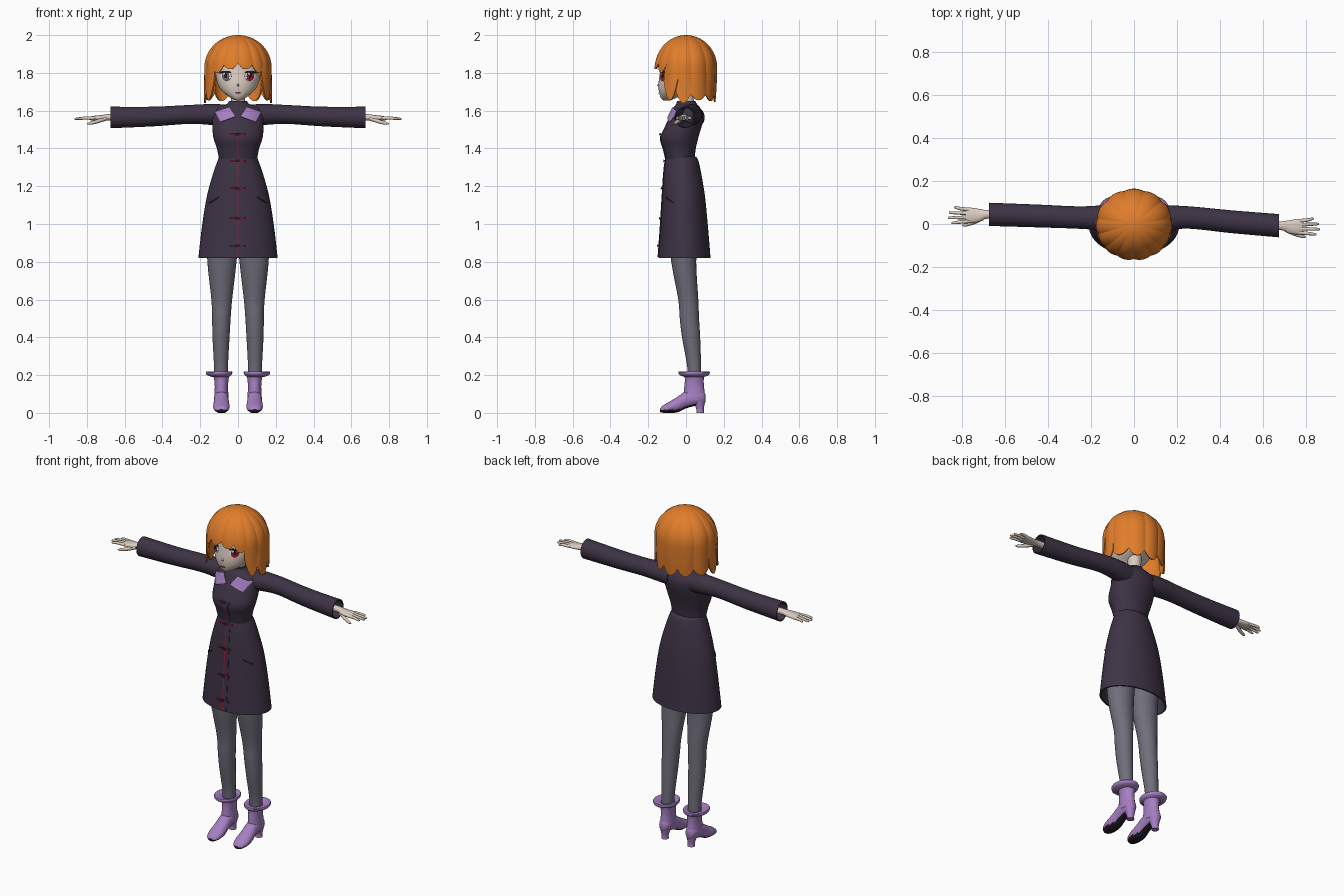
import bpy, bmesh, math
from math import sin, cos, pi, radians, sqrt

if "Cube" in bpy.data.objects:
    bpy.data.objects.remove(bpy.data.objects["Cube"])


def material(name, rgb):
    lin = [((c + 0.055) / 1.055) ** 2.4 for c in rgb] + [1]
    m = bpy.data.materials.new(name)
    m.use_nodes = True
    m.diffuse_color = lin
    m.node_tree.nodes["Principled BSDF"].inputs["Base Color"].default_value = lin
    return m


HAIR = material("orange hair", (0.88, 0.49, 0.17))
SKIN = material("pale skin", (0.86, 0.80, 0.75))
COAT = material("dark plum cloth", (0.24, 0.20, 0.27))
LEGS = material("grey tights", (0.44, 0.43, 0.48))
BOOT = material("lilac", (0.65, 0.50, 0.76))
SOLE = material("black", (0.13, 0.11, 0.14))
RED = material("red", (0.62, 0.10, 0.20))
WHITE = material("eye white", (0.93, 0.91, 0.92))
IRIS = material("grey iris", (0.45, 0.38, 0.45))


def finish(name, bm, mat, thick=0.0, angle=45):
    bmesh.ops.remove_doubles(bm, verts=bm.verts, dist=1e-5)
    bmesh.ops.recalc_face_normals(bm, faces=bm.faces)
    me = bpy.data.meshes.new(name)
    bm.to_mesh(me)
    bm.free()
    me.materials.append(mat)
    ob = bpy.data.objects.new(name, me)
    bpy.context.collection.objects.link(ob)
    bpy.ops.object.select_all(action='DESELECT')
    ob.select_set(True)
    bpy.context.view_layer.objects.active = ob
    if thick:
        mod = ob.modifiers.new("thickness", 'SOLIDIFY')
        mod.thickness = thick
        bpy.ops.object.modifier_apply(modifier=mod.name)
    bpy.ops.object.shade_smooth_by_angle(angle=radians(angle))
    return ob


def grid(bm, rows, closed=False):
    vs = [[bm.verts.new(p) for p in r] for r in rows]
    for a, b in zip(vs, vs[1:]):
        n = len(a)
        for i in range(n if closed else n - 1):
            j = (i + 1) % n
            bm.faces.new((a[i], a[j], b[j], b[i]))
    return vs


def refine(rings, steps=4):
    """Smooth curve through the rings."""
    out = []
    for i in range(len(rings) - 1):
        p = [rings[max(0, min(len(rings) - 1, i + k))] for k in (-1, 0, 1, 2)]
        for s in range(steps):
            t = s / steps
            out.append([b + 0.5 * t * (c - a + t * (2 * a - 5 * b + 4 * c - d + t * (3 * (b - c) + d - a)))
                        for a, b, c, d in zip(*p)])
    return out + [list(rings[-1])]


def loft(name, rings, mat, axis='z', n=28, caps=(True, True), thick=0.0, steps=4):
    """Rings: position on axis, two centre values, two radii."""
    place = {'z': lambda p, a, b: (a, b, p), 'x': lambda p, a, b: (p, a, b),
             'y': lambda p, a, b: (a, p, b)}[axis]
    bm = bmesh.new()
    rows = [[place(p, c + r * cos(2 * pi * i / n), d + q * sin(2 * pi * i / n)) for i in range(n)]
            for p, c, d, r, q in refine(rings, steps)]
    vs = grid(bm, rows, True)
    for on, ring in zip(caps, (vs[0], vs[-1])):
        if on:
            bm.faces.new(ring)
    return finish(name, bm, mat, thick)


def body(sections):
    """Height, half width, front, back -> rings."""
    return [(z, 0, (f + b) / 2, w, (b - f) / 2) for z, w, f, b in sections]


def front_of(rings):
    fine = refine(rings)

    def surf(x, z):
        for a, b in zip(fine, fine[1:]):
            if a[0] <= z <= b[0]:
                t = (z - a[0]) / (b[0] - a[0])
                _, _, cy, w, d = [p + t * (q - p) for p, q in zip(a, b)]
                return cy - d * sqrt(max(0.02, 1 - (x / w) ** 2))
        return 0
    return surf


def decal(name, corners, surf, mat, off=0.004, nu=8, nv=8, rounded=False):
    """Thin plate laid on a front surface; corners run round the plate as (x, z)."""
    def point(i, j):
        u, v = 2 * i / nu - 1, 2 * j / nv - 1
        if rounded:
            u, v = u * sqrt(1 - v * v / 2), v * sqrt(1 - u * u / 2)
        w = ((1 - u) * (1 - v), (1 + u) * (1 - v), (1 + u) * (1 + v), (1 - u) * (1 + v))
        x, z = (sum(k * c[q] for k, c in zip(w, corners)) / 4 for q in (0, 1))
        return (x, surf(x, z) - off, z)
    bm = bmesh.new()
    grid(bm, [[point(i, j) for i in range(nu + 1)] for j in range(nv + 1)])
    return finish(name, bm, mat, 0.003)


def box(x, z, w, h):
    return [(x - w, z - h), (x + w, z - h), (x + w, z + h), (x - w, z + h)]


# Coat: skirt and bodice
skirt = body([(0.82, .21, -.147, .13), (1.0, .189, -.134, .115), (1.15, .164, -.125, .10),
              (1.27, .131, -.117, .08), (1.34, .106, -.108, .064), (1.36, .098, -.10, .045)])
bodice = body([(1.34, .10, -.105, .045), (1.40, .112, -.12, .052), (1.46, .131, -.134, .066),
               (1.53, .136, -.105, .086), (1.58, .138, -.08, .09), (1.615, .115, -.066, .075),
               (1.635, .06, -.052, .058), (1.65, .048, -.048, .05)])
loft("coat_skirt", skirt, COAT, n=48, caps=(False, False), thick=0.008)
loft("coat_bodice", bodice, COAT, n=48)
s_front, b_front = front_of(skirt), front_of(bodice)


def coat_front(x, z):
    return s_front(x, z) if z < 1.35 else b_front(x, z)


decal("front_seam", box(0, 1.15, .003, .325), coat_front, RED, nu=2, nv=40)
decal("placket", box(0.014, 1.15, .011, .325), coat_front, COAT, nu=2, nv=40)
for k, z in enumerate((1.475, 1.335, 1.19, 1.03, .885)):
    decal(f"toggle_cord_{k}", box(0, z, .042, .0035), coat_front, RED, off=.009, nv=2)
    decal(f"toggle_{k}", box(0, z, .012, .007), coat_front, SOLE, off=.011, nv=2, nu=4)

# Head, neck and face
head = body([(1.655, .012, -.122, -.085), (1.668, .04, -.134, -.05), (1.70, .08, -.143, .0),
             (1.74, .107, -.146, .07), (1.80, .12, -.138, .10), (1.86, .122, -.128, .11),
             (1.92, .11, -.10, .10), (1.965, .05, -.045, .05)])
loft("head", head, SKIN, n=40)
loft("neck", [(1.6, 0, .01, .042, .042), (1.66, 0, .005, .036, .036), (1.73, 0, 0, .042, .045)], SKIN)
face = front_of(head)
decal("mouth", box(0, 1.693, .014, .002), face, RED, nv=2)
loft("nose", [(-.154, 0, 1.733, .002, .002), (-.138, 0, 1.737, .010, .012)], SKIN, 'y', n=10)


# Hair locks hanging from the crown
def lock(name, t0, t1, tip, rise=.05, lift=0.0, cols=10, rows=22):
    dome, mid, tall = .27, 1.83, .17

    def point(i, j):
        w, u = i / cols, j / rows
        e = abs(2 * w - 1)
        end = tip + rise * e ** 2
        if end > mid:
            length = dome * math.acos((end - mid) / tall) / (pi / 2)
        else:
            length = dome + mid - end
        s = u * length
        a = min(1, s / dome)
        z = mid + tall * cos(a * pi / 2) - max(0, s - dome)
        k = sin(a * pi / 2) * (.965 + .045 * (1 - e * e)) + lift * u ** 5
        k -= 1.6 * max(0, s - dome) ** 2
        t = radians(t0 + (t1 - t0) * w)
        return (.176 * k * sin(t), -.163 * k * cos(t), z)
    bm = bmesh.new()
    grid(bm, [[point(i, j) for i in range(cols + 1)] for j in range(rows + 1)])
    finish(name, bm, HAIR, 0.008, 60)


lock("back_lock_centre", 163, 197, 1.645, .05)
for s, side in ((1, "left"), (-1, "right")):
    for k, (a, b, tip, rise, lift) in enumerate((
            (-1, 28, 1.82, .035, .03), (25, 50, 1.80, .045, .03), (45, 74, 1.655, .10, .07),
            (71, 100, 1.64, .06, .07), (97, 133, 1.655, .04, .04), (130, 166, 1.65, .05, 0))):
        lock(f"{side}_hair_lock_{k}", s * a, s * b, tip, rise, lift)

    # Eyes and brows
    ex = s * .066
    decal(f"{side}_eye_white", box(ex, 1.783, .030, .025), face, WHITE, .002, rounded=True)
    decal(f"{side}_iris", box(ex, 1.783, .019, .025), face, RED if s > 0 else IRIS, .004, rounded=True)
    decal(f"{side}_pupil", box(ex, 1.785, .008, .012), face, SOLE, .006, rounded=True)
    decal(f"{side}_eye_glint", box(ex - .008, 1.795, .005, .006), face, WHITE, .008, rounded=True)
    decal(f"{side}_upper_lash", [(s * .034, 1.800), (s * .100, 1.796), (s * .098, 1.808), (s * .045, 1.811)],
          face, SOLE, .006, nv=2)
    decal(f"{side}_brow", [(s * .04, 1.835), (s * .09, 1.833), (s * .09, 1.837), (s * .04, 1.840)],
          face, HAIR, .003, nv=2)

    # Lapels and pocket slits
    decal(f"{side}_lapel", [(s * .095, 1.54), (s * .012, 1.57), (s * .045, 1.62), (s * .125, 1.595)],
          coat_front, BOOT, .012)
    decal(f"{side}_pocket", [(s * .105, 1.138), (s * .155, 1.108), (s * .155, 1.116), (s * .105, 1.146)],
          coat_front, SOLE, .006, nv=2)

    # Sleeve, wrist and hand
    ye = -.008 if s > 0 else .045
    loft(f"{side}_sleeve", [(s * .07, .02, 1.575, .062, .058), (s * .15, .028, 1.58, .058, .055),
                            (s * .26, .03, 1.58, .052, .050), (s * .45, (ye + .03) / 2, 1.569, .053, .052),
                            (s * .675, ye, 1.564, .054, .057)],
         COAT, 'x', caps=(True, False), thick=.006)
    loft(f"{side}_hand", [(s * .55, ye, 1.565, .022, .02), (s * .68, ye, 1.565, .020, .017),
                          (s * .72, ye - .005, 1.562, .030, .015), (s * .76, ye - .005, 1.56, .036, .013),
                          (s * .785, ye - .004, 1.559, .032, .009)], SKIN, 'x', n=20)
    for k, reach in enumerate((.85, .866, .862, .838)):
        y0, y1 = ye - .032 + .018 * k, ye - .040 + .024 * k
        loft(f"{side}_finger_{k}", [(s * .765, y0, 1.56, .009, .009), (s * .81, (y0 + y1) / 2, 1.561, .008, .008),
                                    (s * (reach - .008), y1, 1.557, .006, .006),
                                    (s * reach, y1, 1.556, .002, .002)], SKIN, 'x', n=10)
    loft(f"{side}_thumb", [(s * .70, ye - .015, 1.558, .012, .012), (s * .745, ye - .036, 1.543, .011, .011),
                           (s * .785, ye - .049, 1.533, .008, .008), (s * .80, ye - .052, 1.531, .002, .002)],
         SKIN, 'x', n=10)

    # Leg
    loft(f"{side}_leg", [(.18, s * .09, .045, .036, .036), (.25, s * .09, .043, .037, .037),
                         (.40, s * .09, .027, .045, .048), (.50, s * .088, .018, .049, .051),
                         (.60, s * .086, .012, .055, .053), (.80, s * .085, -.012, .077, .066),
                         (.95, s * .08, -.012, .082, .078), (1.05, s * .06, -.012, .06, .07)], LEGS)

    # Boot
    fx = s * .088
    foot = loft(f"{side}_boot_foot", [(-.137, fx, .013, .014, .008), (-.125, fx, .019, .031, .018),
                                      (-.09, fx, .029, .043, .029), (-.045, fx, .044, .042, .041),
                                      (0, fx, .070, .038, .046), (.06, fx, .085, .037, .045),
                                      (.092, fx, .080, .027, .036), (.103, fx, .078, .012, .02)], BOOT, 'y')
    foot.data.materials.append(SOLE)
    for f in foot.data.polygons:
        if f.normal.z < -.65 or f.center.z < .016:
            f.material_index = 1
    loft(f"{side}_boot_heel", [(0, fx, .075, .021, .021), (.025, fx, .074, .021, .021),
                               (.065, fx, .068, .032, .035)], BOOT, n=18)
    loft(f"{side}_boot_shaft", [(.07, fx, .045, .038, .056), (.10, fx, .044, .037, .056),
                                (.14, fx, .043, .035, .052), (.175, fx, .044, .038, .050),
                                (.205, fx, .044, .044, .054)], BOOT)
    loft(f"{side}_boot_cuff", [(.19, s * .092, .044, .042, .05), (.198, s * .099, .043, .062, .074),
                               (.208, s * .10, .043, .069, .082), (.219, s * .10, .043, .068, .081),
                               (.216, s * .095, .043, .046, .055), (.205, s * .09, .045, .034, .034)],
         BOOT, caps=(False, False), steps=2)
